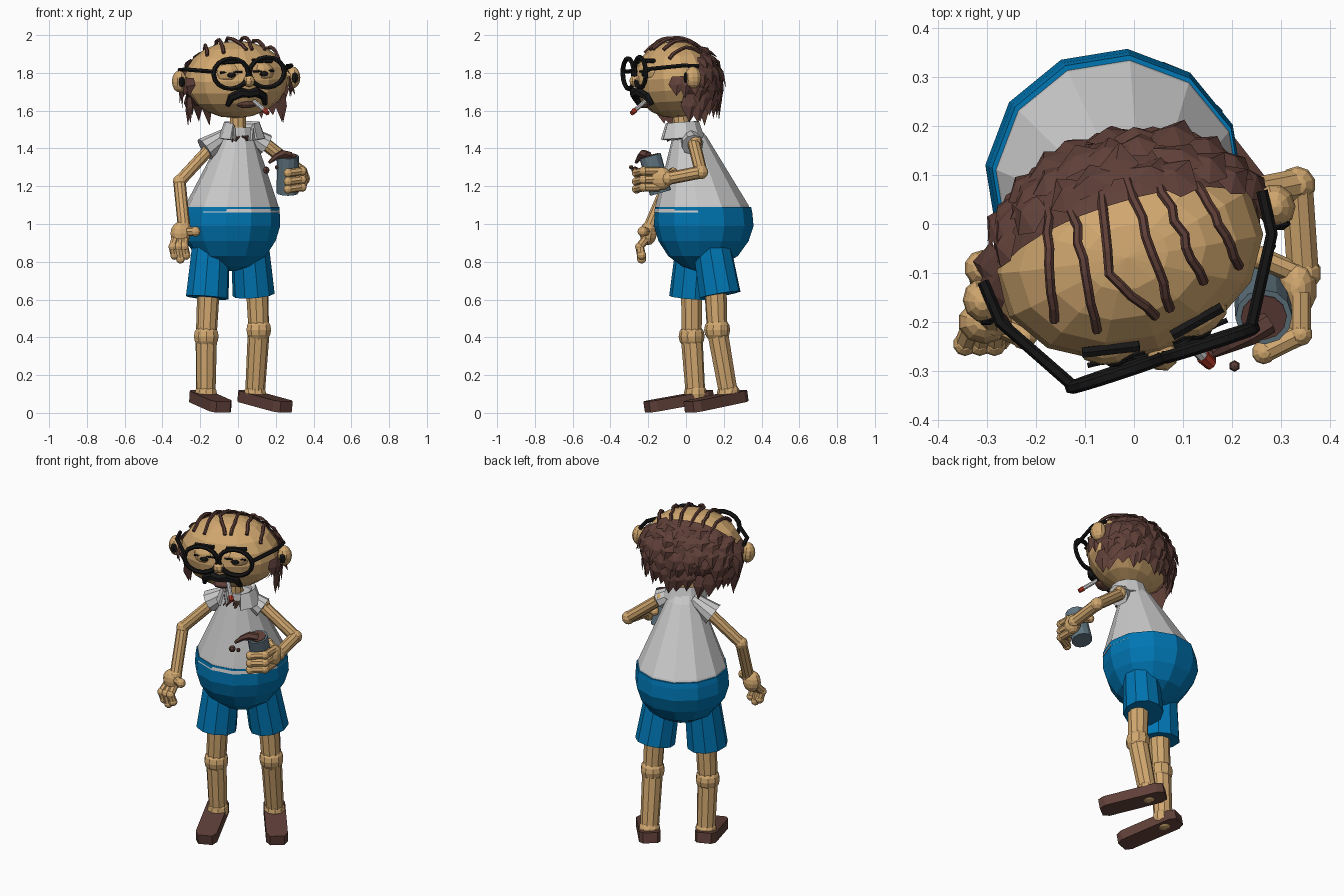
import bpy, bmesh, math, random
from math import sin, cos, pi, radians, sqrt
from mathutils import Matrix, Vector

if "Cube" in bpy.data.objects:
    bpy.data.objects.remove(bpy.data.objects["Cube"])
random.seed(4)

def mat(name, *c):
    m = bpy.data.materials.new(name)
    m.diffuse_color = (*c, 1)
    m.use_nodes = True
    m.node_tree.nodes["Principled BSDF"].inputs["Base Color"].default_value = m.diffuse_color
    return m
SKIN = mat("skin", 0.64, 0.39, 0.16)
BLUE = mat("blue", 0.0, 0.18, 0.45)
BROWN = mat("brown", 0.115, 0.05, 0.04)
BLACK = mat("black", 0.008, 0.008, 0.008)
STEEL = mat("steel", 0.12, 0.18, 0.22)
WHITE = mat("paper", 0.75, 0.75, 0.75)
RED = mat("ember", 0.45, 0.04, 0.02)
I = Matrix()
# head frame: turned towards +x
HEAD = (Matrix.Translation((-0.01, -0.06, 1.765)) @ Matrix.Rotation(radians(18), 4, 'Z')
        @ Matrix.Rotation(radians(-2), 4, 'Y') @ Matrix.Rotation(radians(2), 4, 'X'))
RX, RY, RZ = 0.28, 0.212, 0.205

def add(name, bm, m=None, M=I):
    me = bpy.data.meshes.new(name)
    bmesh.ops.recalc_face_normals(bm, faces=bm.faces)
    bm.to_mesh(me)
    bm.free()
    if m:
        me.materials.append(m)
    ob = bpy.data.objects.new(name, me)
    bpy.context.collection.objects.link(ob)
    ob.matrix_world = M
    return ob

def ball(name, m, loc, size, M=I, seg=12, rings=8):
    bm = bmesh.new()
    s = size if isinstance(size, tuple) else (size,) * 3
    bmesh.ops.create_uvsphere(bm, u_segments=seg, v_segments=rings, radius=1,
                              matrix=Matrix.Translation(loc) @ Matrix.Diagonal((*s, 1)))
    return add(name, bm, m, M)

def limb(name, m, p, q, r1, r2, n=10, M=I):
    p, q = Vector(p), Vector(q)
    d = q - p
    bm = bmesh.new()
    bmesh.ops.create_cone(bm, cap_ends=True, segments=n, radius1=r1, radius2=r2, depth=d.length,
                          matrix=Matrix.Translation((p + q) / 2) @ d.to_track_quat('Z', 'Y').to_matrix().to_4x4())
    return add(name, bm, m, M)

def chain(name, m, pts, r, n=10):
    for a, b in zip(pts, pts[1:]):
        limb(name, m, a, b, r, r, n)
    for p in pts[1:]:
        ball(name + "_joint", m, p, r * 1.12, seg=10, rings=6)

def tube(name, m, pts, r, M=I, cyclic=False, radii=None):
    cu = bpy.data.curves.new(name, 'CURVE')
    cu.dimensions = '3D'
    cu.bevel_depth, cu.bevel_resolution, cu.use_fill_caps = r, 1, True
    sp = cu.splines.new('POLY')
    sp.points.add(len(pts) - 1)
    for i, p in enumerate(pts):
        sp.points[i].co = (*p, 1)
        sp.points[i].radius = radii[i] if radii else 1
    sp.use_cyclic_u, sp.use_smooth = cyclic, False
    cu.materials.append(m)
    ob = bpy.data.objects.new(name, cu)
    bpy.context.collection.objects.link(ob)
    ob.matrix_world = M

def lathe(name, m, rings, n=12):
    """rings: (centre x, centre y, z, radius)"""
    bm = bmesh.new()
    loops = [[bm.verts.new((x + r * cos(2 * pi * i / n - .1), y + r * sin(2 * pi * i / n - .1), z))
              for i in range(n)] for x, y, z, r in rings]
    for a, b in zip(loops, loops[1:]):
        for i in range(n):
            bm.faces.new((a[i], a[(i + 1) % n], b[(i + 1) % n], b[i]))
    bm.faces.new(loops[0])
    bm.faces.new(loops[-1])
    add(name, bm, m)

# torso and shorts
lathe("shirt", None, [(-.035, .088, 1.06, .258), (-.033, .085, 1.10, .247), (0, .02, 1.46, .092), (.005, 0, 1.51, .07)])
lathe("shorts_body", BLUE, [(-.035, .09, 1.09, .256), (-.038, .092, 1.06, .26), (-.04, .094, .99, .265),
                            (-.04, .093, .91, .24), (-.038, .09, .83, .185), (-.035, .08, .775, .1),
                            (-.035, .075, .752, .02)])
limb("shorts_leg", BLUE, (-.14, .05, .92), (-.163, .025, .61), .1, .115, 10)
limb("shorts_leg", BLUE, (.06, .13, .92), (.083, .18, .625), .1, .112, 10)

# collar: folded strip, open at the front
bm = bmesh.new()
prof = [(.062, 1.455), (.075, 1.53), (.095, 1.545), (.125, 1.46)]
cols = []
for i in range(10):
    t = i / 9
    a = radians(-50 + 290 * t)
    drop = .012 * (2 * t - 1) ** 2
    cols.append([bm.verts.new((.022 + r * cos(a), -.025 + r * sin(a), z - drop)) for r, z in prof])
for a, b in zip(cols, cols[1:]):
    for j in range(3):
        bm.faces.new((a[j], b[j], b[j + 1], a[j + 1]))
add("collar", bm).modifiers.new("thick", 'SOLIDIFY').thickness = .015

# neck, chest hair, sleeves
limb("neck", SKIN, (0, -.02, 1.45), (0, -.03, 1.62), .045, .045, 10)
for i in range(6):
    x = -.02 + .014 * i
    limb("chest_hair", BROWN, (x, -.06, 1.465), (x + random.uniform(-.02, .02), -.1, 1.45 + random.uniform(-.015, .01)),
         .006, .004, 5)
limb("sleeve", None, (-.06, .02, 1.475), (-.175, -.015, 1.395), .035, .065)
limb("sleeve", None, (.06, .01, 1.475), (.145, .035, 1.42), .04, .06)

# arms
ball("shoulder", SKIN, (.135, .045, 1.435), .042, seg=10)
chain("arm", SKIN, [(-.12, .005, 1.43), (-.31, -.09, 1.225), (-.285, -.195, .98)], .033)
chain("arm", SKIN, [(.13, .04, 1.435), (.333, .08, 1.275), (.345, -.1, 1.24)], .034)

# hanging hand
ball("palm", SKIN, (-.305, -.2, .95), (.055, .045, .062), seg=10)
chain("thumb", SKIN, [(-.29, -.2, .96), (-.225, -.23, .96)], .024, 8)
for x, z in ((-.345, .835), (-.315, .815), (-.285, .835)):
    chain("finger", SKIN, [(-.305 + (x + .315) * .8, -.205, .93), (x, -.245, .88), (x + .01, -.235, z)], .022, 8)

# can with spilling contents, and the hand around it
base, top = Vector((.262, -.135, 1.165)), Vector((.265, -.19, 1.36))
limb("can", STEEL, base, top, .058, .058, 12)
limb("can_contents", BROWN, base.lerp(top, .9), base.lerp(top, 1.02), .047, .047, 12)
tube("spill", BROWN, [(.275, -.2, 1.36), (.235, -.225, 1.37), (.2, -.245, 1.355), (.165, -.265, 1.325)], .02,
     radii=[1.2, 1.2, .8, .4])
ball("drip", BROWN, (.15, -.27, 1.285), .02, seg=6, rings=4)
ball("drip", BROWN, (.205, -.29, 1.3), .012, seg=6, rings=4)
ball("palm", SKIN, (.335, -.13, 1.24), (.04, .06, .06), seg=10)
for z in (1.195, 1.235, 1.28):
    chain("finger", SKIN, [(.34, -.14, z), (.34, -.225, z), (.265, -.262, z - .01)], .022, 8)
chain("thumb", SKIN, [(.33, -.1, 1.26), (.26, -.07, 1.275)], .022, 8)

# legs
for hip, knee, ankle in (((-.155, .03, .68), (-.168, .03, .405), (-.17, .05, .1)),
                         ((.1, .155, .68), (.11, .165, .44), (.09, .225, .1))):
    limb("thigh", SKIN, knee, hip, .055, .06)
    limb("shin", SKIN, ankle, knee, .052, .058)
    ball("knee", SKIN, knee, .069, seg=10, rings=8)
    ball("ankle", SKIN, ankle, .062, seg=10, rings=8)

# shoes, pitched toe down and turned out
for x, y, turn in ((-.148, -.033, 22), (.14, .163, 38)):
    bm = bmesh.new()
    out = [(-.04, -.185), (.04, -.185), (.06, -.15), (.06, .15), (.04, .185), (-.04, .185), (-.06, .15), (-.06, -.15)]
    f = bm.faces.new([bm.verts.new((px, py, 0)) for px, py in out])
    ext = bmesh.ops.extrude_face_region(bm, geom=[f])
    bmesh.ops.translate(bm, vec=(0, 0, .06), verts=[v for v in ext['geom'] if isinstance(v, bmesh.types.BMVert)])
    add("shoe", bm, BROWN, Matrix.Translation((x, y, .032)) @ Matrix.Rotation(radians(turn), 4, 'Z')
        @ Matrix.Rotation(radians(9.5), 4, 'X'))

# head and face
ball("head", SKIN, (0, 0, 0), (RX, RY, RZ), HEAD, 14, 10)
ball("nose", SKIN, (0, -.22, .0), .032, HEAD, 8, 6)
ball("mouth", BROWN, (0, -.175, -.128), (.055, .03, .018), HEAD, 8, 6)
tube("moustache", BLACK, [(-.105, -.165, -.13), (-.09, -.19, -.085), (-.04, -.215, -.06), (0, -.22, -.068),
                          (.04, -.215, -.06), (.09, -.19, -.085), (.105, -.165, -.13)], .024, HEAD,
     radii=[.5, .9, 1.1, .9, 1.1, .9, .5])
for s in (-1, 1):
    ball("ear", SKIN, (s * .315, 0, 0), (.04, .045, .058), HEAD, 10, 8)
    ball("ear_hair", BLACK, (s * .315, -.04, 0), (.02, .012, .03), HEAD, 6, 4)
    ball("eyelid", SKIN, (s * .09, -.15, .04), (.072, .055, .058), HEAD, 12, 8)
    limb("lid_line", BLACK, (s * .03, -.2, .048), (s * .15, -.19, .048), .006, .006, 6, HEAD)
    ball("pupil", BLACK, (s * .09, -.2, .034), (.024, .012, .015), HEAD, 8, 6)
    limb("eyebrow", BLACK, (s * .035, -.183, .105), (s * .15, -.16, .1), .012, .012, 6, HEAD)
    # glasses
    tube("glasses_rim", BLACK, [(s * .1 + .097 * cos(t * pi / 8), -.223, .042 + .08 * sin(t * pi / 8))
                                for t in range(16)], .013, HEAD, True)
    tube("glasses_temple", BLACK, [(s * .19, -.222, .055), (s * .292, -.05, .065), (s * .3, .04, .06)], .012, HEAD)

# cigarette
limb("cigarette", WHITE, (.085, -.215, 1.65), (.145, -.275, 1.598), .012, .012, 8)
limb("ember", RED, (.14, -.27, 1.602), (.158, -.287, 1.586), .015, .013, 8)

# hair cap: back part of a slightly larger head
bm = bmesh.new()
bmesh.ops.create_uvsphere(bm, u_segments=14, v_segments=10, radius=1, matrix=Matrix.Diagonal((.288, .235, .212, 1)))
for co, no in (((0, .02, 0), (0, 1, -.5)), ((0, 0, -.13), (0, 0, 1))):
    bmesh.ops.bisect_plane(bm, geom=bm.verts[:] + bm.edges[:] + bm.faces[:], plane_co=co, plane_no=no, clear_inner=True)
add("hair_cap", bm, BROWN, HEAD)

# ragged hair locks: broad flat shards, including the sideburns
bm = bmesh.new()
for elev, reach, n in ((48, 42, 6), (33, 65, 10), (15, 85, 14), (0, 108, 17), (-22, 92, 17)):
    for i in range(n):
        a = radians(-reach + 2 * reach * i / (n - 1) + random.uniform(-4, 4))
        e = radians(elev + random.uniform(-6, 6))
        h = Vector((RX * sin(a), .232 * cos(a), 0))
        root = (h * cos(e) + Vector((0, 0, RZ * sin(e)))) * 1.02
        down = h * max(sin(e), 0) - Vector((0, 0, RZ * cos(e)))
        down.normalize()
        outw = Vector((root.x / RX ** 2, root.y / RY ** 2, root.z / RZ ** 2)).normalized()
        if elev < 0:
            outw = h.normalized()
        side = down.cross(outw).normalized() * random.uniform(.04, .06)
        L = random.uniform(.1, .15) * (.7 if elev > 30 else 1)
        if elev < 0:
            L = random.uniform(.11, .16)
        tip = root + down * L - outw * random.uniform(-.01, .015)
        pts = [root + side * .6, root + side + down * L * .4, tip + side * .2,
               root - side + down * L * .35, root - side * .6, root + down * L * .45 + outw * .016]
        v = [bm.verts.new(p) for p in pts]
        for k in range(5):
            bm.faces.new((v[k], v[(k + 1) % 5], v[5]))
        bm.faces.new(v[4::-1])
add("hair_locks", bm, BROWN, HEAD)

# strands combed over the bald top (plan positions)
inv = HEAD.inverted()
for path in ([(-.18, .04), (-.17, -.08), (-.16, -.2)], [(-.125, .025), (-.1, -.1), (-.08, -.22)],
             [(-.07, .09), (-.05, -.1), (.045, -.19)], [(-.01, .09), (.04, -.06), (.075, -.175)],
             [(.05, .09), (.1, -.02), (.14, -.12)], [(.13, .08), (.175, 0), (.21, -.09)]):
    pts = []
    for k in range(9):
        t = k / 4
        j = min(int(t), 1)
        p = Vector(path[j]).lerp(Vector(path[j + 1]), t - j)
        q = inv @ Vector((p.x + random.uniform(-.005, .005), p.y, 1.93))
        z = RZ * sqrt(max(.04, 1 - (q.x / RX) ** 2 - (q.y / RY) ** 2))
        pts.append((q.x, q.y, z + .004 + .015 * sin(pi * k / 8)))
    tube("hair_strand", BROWN, pts, .01, HEAD)
